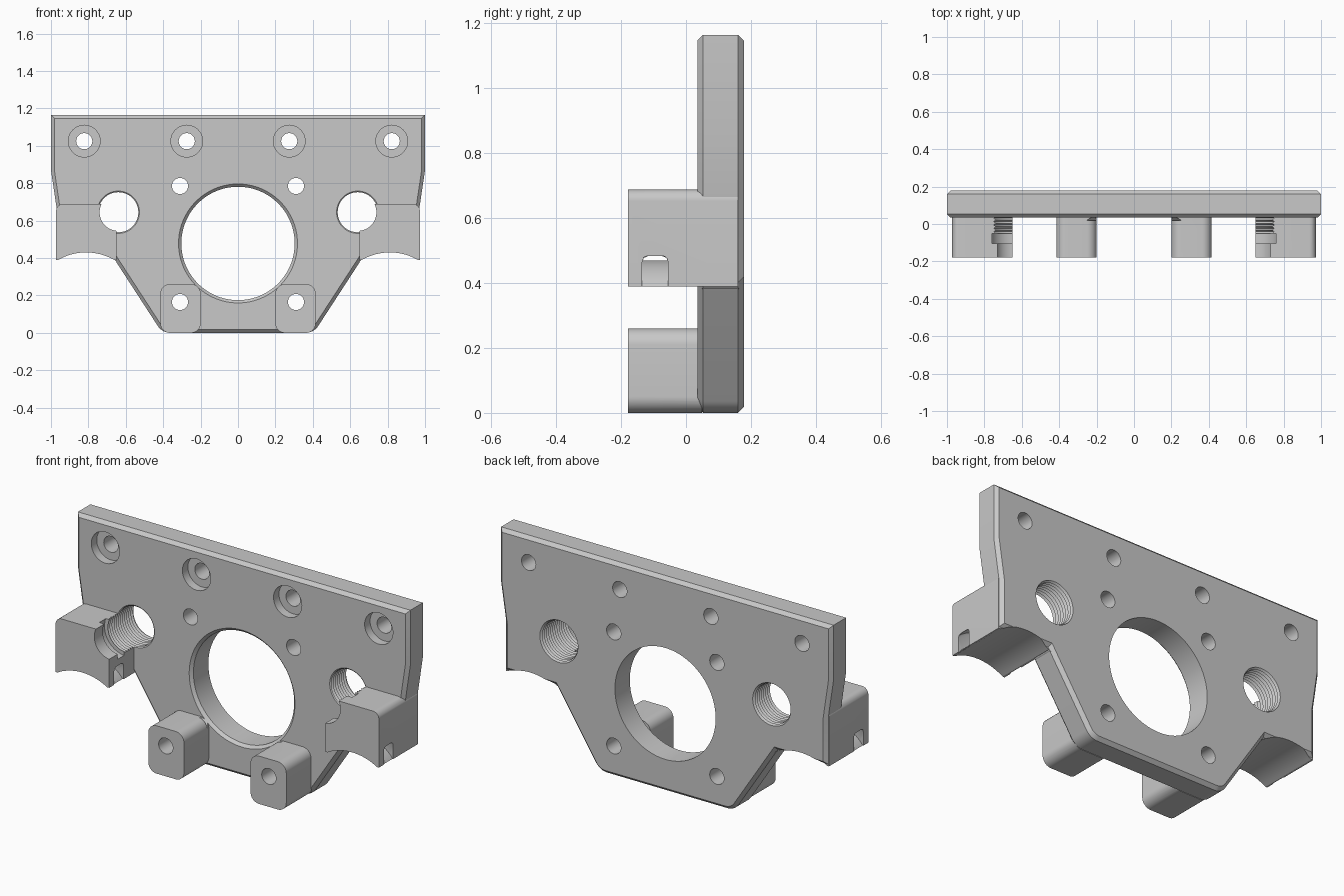
import bpy
import bmesh
from math import cos, sin, tan, pi, radians
from mathutils import Vector

cube = bpy.data.objects.get("Cube")
if cube:
    bpy.data.objects.remove(cube, do_unlink=True)

FRONT, PLATE_FRONT, BACK = -0.178, 0.035, 0.178
HOLE_R = 0.043

metal = bpy.data.materials.new("plain grey")
metal.use_nodes = True
grey = (0.58, 0.58, 0.58, 1)
metal.diffuse_color = grey
metal.node_tree.nodes["Principled BSDF"].inputs["Base Color"].default_value = grey


def make_object(name, bm):
    bmesh.ops.recalc_face_normals(bm, faces=bm.faces)
    mesh = bpy.data.meshes.new(name)
    bm.to_mesh(mesh)
    bm.free()
    mesh.materials.append(metal)
    obj = bpy.data.objects.new(name, mesh)
    bpy.context.collection.objects.link(obj)
    return obj


def rounded(corners, steps=8):
    """Turn (x, z, radius) corners into an outline with round corners."""
    outline = []
    for i, (x, z, r) in enumerate(corners):
        p = Vector((x, 0, z))
        if not r:
            outline.append(p)
            continue
        before, after = corners[i - 1], corners[(i + 1) % len(corners)]
        u = (Vector((before[0], 0, before[1])) - p).normalized()
        v = (Vector((after[0], 0, after[1])) - p).normalized()
        half = u.angle(v) / 2
        centre = p + (u + v).normalized() * r / sin(half)
        a, b = (p + d * r / tan(half) - centre for d in (u, v))
        outline += [centre + a.lerp(b, k / steps).normalized() * r
                    for k in range(steps + 1)]
    return outline


def prism(name, corners, y0, y1, chamfer=0):
    bm = bmesh.new()
    pts = rounded(corners)
    ends = [[bm.verts.new((p.x, y, p.z)) for p in pts] for y in (y0, y1)]
    caps = [bm.faces.new(ring) for ring in ends]
    n = len(pts)
    for i in range(n):
        j = (i + 1) % n
        bm.faces.new((ends[0][i], ends[0][j], ends[1][j], ends[1][i]))
    bmesh.ops.recalc_face_normals(bm, faces=bm.faces)
    if chamfer:
        rims = [e for cap in caps for e in cap.edges]
        bmesh.ops.bevel(bm, geom=rims, offset=chamfer, segments=1, affect='EDGES')
    return make_object(name, bm)


def lathe(name, x, z, profile, closed=False, sides=64):
    """Revolve a (radius, y) profile about an axis running front to back."""
    bm = bmesh.new()
    rings = [[bm.verts.new((x + r * cos(2 * pi * k / sides), y,
                            z + r * sin(2 * pi * k / sides)))
              for k in range(sides)] for r, y in profile]
    pairs = list(zip(rings, rings[1:]))
    if closed:
        pairs.append((rings[-1], rings[0]))
    else:
        bm.faces.new(rings[0])
        bm.faces.new(rings[-1])
    for a, b in pairs:
        for k in range(sides):
            m = (k + 1) % sides
            bm.faces.new((a[k], a[m], b[m], b[k]))
    return make_object(name, bm)


def combine(target, other, operation):
    mod = target.modifiers.new(operation.lower(), 'BOOLEAN')
    mod.operation, mod.solver, mod.object = operation, 'EXACT', other
    bpy.context.view_layer.objects.active = target
    bpy.ops.object.modifier_apply(modifier=mod.name)
    bpy.data.objects.remove(other, do_unlink=True)


# Chamfered main plate, its left half mirrored to the right
half = [(1, 1.165, 0), (1, 0.87, 0), (0.968, 0.655, 0), (0.968, 0.4, 0),
        (0.665, 0.4, 0), (0.405, 0, 0.08)]
outline = half + [(-x, z, r) for x, z, r in reversed(half)]
plate = prism("mounting_plate", outline, PLATE_FRONT, BACK, 0.018)

# Side clamps and lower posts
for s in (-1, 1):
    clamp = [(s * 0.972, 0.39, 0), (s * 0.972, 0.688, 0.035),
             (s * 0.65, 0.688, 0), (s * 0.65, 0.39, 0)]
    combine(plate, prism("side_clamp", clamp, FRONT, 0.16), 'UNION')
    post = [(s * x, z, 0.05) for x, z in
            ((0.2, 0), (0.415, 0), (0.415, 0.26), (0.2, 0.26))]
    combine(plate, prism("lower_post", post, FRONT, 0.05), 'UNION')

cutters = []

# Large centre opening with a chamfered front rim
cutters.append(lathe("centre_opening", 0, 0.478, [
    (0.333, 0.02), (0.318, PLATE_FRONT), (0.303, 0.05), (0.303, 0.3)], sides=128))

# Threaded bore: plain front, relief groove, then thread ridges
bore = [(0.1, -0.3), (0.1, -0.105), (0.128, -0.105), (0.128, -0.05)]
for i in range(14):
    y = -0.05 + 0.018 * i
    bore += [(0.107, y), (0.118, y + 0.009)]
bore.append((0.107, 0.202))

# Curved strap slot with eased outer corners
slot = [(0.193, -0.135), (0.247, -0.135), (0.258, -0.13), (0.262, -0.118),
        (0.262, -0.072), (0.258, -0.06), (0.247, -0.055), (0.193, -0.055)]

for s in (-1, 1):
    cutters.append(lathe("threaded_bore", s * 0.64, 0.645, bore))
    # Shallow arched cradle under the clamp
    arch = [(s * 0.812 + 0.3 * sin(radians(a)), 0.13 + 0.3 * cos(radians(a)), 0)
            for a in range(-33, 34, 3)]
    cutters.append(prism("rod_cradle", arch, -0.3, 0.3))
    cutters.append(lathe("strap_slot", s * 0.812, 0.277, slot, closed=True))
    # Plain bolt holes
    for z in (0.785, 0.165):
        cutters.append(lathe("bolt_hole", s * 0.31, z,
                             [(HOLE_R, -0.3), (HOLE_R, 0.3)], sides=32))
    # Counterbored holes along the top
    for x in (0.274, 0.822):
        cutters.append(lathe("counterbored_hole", s * x, 1.025, [
            (0.085, 0), (0.085, 0.082), (HOLE_R, 0.082), (HOLE_R, 0.3)], sides=48))

for cutter in cutters:
    combine(plate, cutter, 'DIFFERENCE')

# One colour, smooth curved walls with crisp edges
plate.data.materials.clear()
plate.data.materials.append(metal)
for face in plate.data.polygons:
    face.material_index = 0
bpy.ops.object.select_all(action='DESELECT')
plate.select_set(True)
bpy.context.view_layer.objects.active = plate
bpy.ops.object.shade_smooth_by_angle(angle=radians(25))
